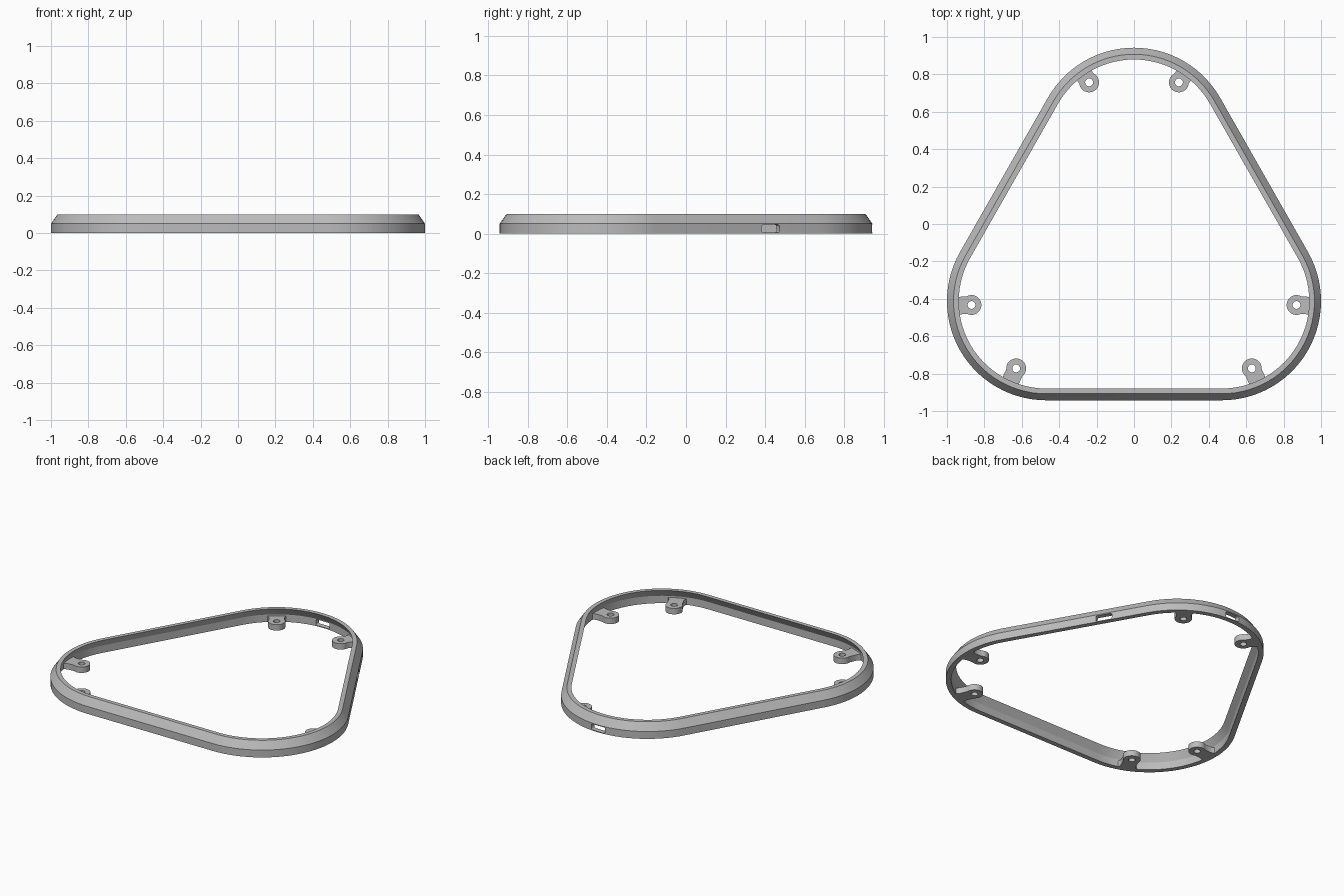
import bpy, bmesh
from math import sin, cos, pi, radians, atan2, sqrt
from mathutils import Matrix, Vector

cube = bpy.data.objects.get("Cube")
if cube:
    bpy.data.objects.remove(cube, do_unlink=True)

grey = bpy.data.materials.new("satin grey")
grey.use_nodes = True
grey.diffuse_color = (0.5, 0.5, 0.5, 1)
grey.node_tree.nodes["Principled BSDF"].inputs["Base Color"].default_value = (0.5, 0.5, 0.5, 1)

RADIUS = 0.53
CORNERS = [Vector((0.47, -0.4125)), Vector((0, 0.4125)), Vector((-0.47, -0.4125))]
WALL = 0.033
STEPS = 28


def add_object(name, bm):
    bmesh.ops.recalc_face_normals(bm, faces=bm.faces)
    mesh = bpy.data.meshes.new(name)
    bm.to_mesh(mesh)
    bm.free()
    mesh.materials.append(grey)
    obj = bpy.data.objects.new(name, mesh)
    bpy.context.collection.objects.link(obj)
    return obj


def smooth(obj):
    bpy.ops.object.select_all(action="DESELECT")
    obj.select_set(True)
    bpy.context.view_layer.objects.active = obj
    bpy.ops.object.shade_smooth_by_angle(angle=radians(25))


# Path round the three corners: centre and outward direction per point
side = CORNERS[1] - CORNERS[0]
tilt = atan2(-side.x, side.y)
spans = [(-pi / 2, tilt), (tilt, pi - tilt), (pi - tilt, 1.5 * pi)]
path = []
for centre, (a, b) in zip(CORNERS, spans):
    for i in range(STEPS + 1):
        t = a + (b - a) * i / STEPS
        path.append((centre, Vector((cos(t), sin(t)))))

# Frame: wall section (inset, height) swept along the path
section = [(0, 0), (0, 0.05), (0.035, 0.1), (0.063, 0.1), (WALL, 0.05), (WALL, 0)]
bm = bmesh.new()
rings = []
for centre, out in path:
    pts = [(centre + out * (RADIUS - d), z) for d, z in section]
    rings.append([bm.verts.new((p.x, p.y, z)) for p, z in pts])
for i, ring in enumerate(rings):
    after = rings[(i + 1) % len(rings)]
    for j in range(len(section)):
        k = (j + 1) % len(section)
        bm.faces.new((ring[j], after[j], after[k], ring[k]))
frame = add_object("frame", bm)


# Rounded slots through the lower wall, one at the back and one on each side
def slot_cutter(name, point, angle):
    bm = bmesh.new()
    half_l, half_h, r = 0.052, 0.02, 0.01
    outline = []
    for q, (sx, sz) in enumerate([(1, 1), (-1, 1), (-1, -1), (1, -1)]):
        for i in range(5):
            t = (q + i / 4) * pi / 2
            outline.append(bm.verts.new((-0.08, sx * (half_l - r) + r * cos(t),
                                         sz * (half_h - r) + r * sin(t))))
    face = bm.faces.new(outline)
    new = bmesh.ops.extrude_face_region(bm, geom=[face])["geom"]
    bmesh.ops.translate(bm, vec=(0.16, 0, 0),
                        verts=[g for g in new if isinstance(g, bmesh.types.BMVert)])
    bm.transform(Matrix.Translation((point.x, point.y, 0.025)) @ Matrix.Rotation(angle, 4, "Z"))
    cutter = add_object(name, bm)
    cutter.hide_render = True
    cutter.hide_set(True)
    mod = frame.modifiers.new(name, "BOOLEAN")
    mod.operation = "DIFFERENCE"
    mod.solver = "EXACT"
    mod.object = cutter
    return cutter


slot_y = 0.42
normal = Vector((cos(tilt), sin(tilt)))
start = CORNERS[0] + normal * (RADIUS - WALL / 2)
right_point = start + side * ((slot_y - start.y) / side.y)
cutters = [
    slot_cutter("side_slot_cutter_left", right_point, tilt),
    slot_cutter("side_slot_cutter_right", Vector((-right_point.x, right_point.y)), pi - tilt),
    slot_cutter("back_slot_cutter", CORNERS[1] + Vector((0, RADIUS - WALL / 2)), pi / 2),
]

# Bake the slots into the frame and drop the cutters
graph = bpy.context.evaluated_depsgraph_get()
baked = bpy.data.meshes.new_from_object(frame.evaluated_get(graph))
frame.modifiers.clear()
frame.data = baked
for cutter in cutters:
    bpy.data.objects.remove(cutter, do_unlink=True)
smooth(frame)


# Screw lug: round eye with a flared web reaching out to the wall
def lug(name, point, centre, height=0.04):
    out = point - centre
    reach = RADIUS - WALL + 0.008 - out.length
    eye, neck, flare = 0.053, 0.047, 0.066
    arc = [radians(62 + 236 * i / 28) for i in range(29)]
    outline = [(eye * cos(t), eye * sin(t)) for t in arc]
    foot = [(reach - 0.035, neck), (reach - 0.018, neck + 0.006), (reach, flare)]
    outline += [(u, -v) for u, v in foot] + foot[::-1]
    hole = [(0.021 * cos(i * pi / 12), 0.021 * sin(i * pi / 12)) for i in range(24)]
    curve = bpy.data.curves.new(name, "CURVE")
    curve.dimensions = "2D"
    curve.fill_mode = "BOTH"
    curve.extrude = height / 2
    for pts in (outline, hole):
        spline = curve.splines.new("POLY")
        spline.points.add(len(pts) - 1)
        for p, (u, v) in zip(spline.points, pts):
            p.co = (u, v, 0, 1)
        spline.use_cyclic_u = True
    temp = bpy.data.objects.new(name + "_outline", curve)
    bm = bmesh.new()
    flat = temp.to_mesh()
    bm.from_mesh(flat)
    temp.to_mesh_clear()
    bpy.data.objects.remove(temp)
    bmesh.ops.remove_doubles(bm, verts=bm.verts, dist=0.0001)
    bm.transform(Matrix.Translation((point.x, point.y, height / 2))
                 @ Matrix.Rotation(atan2(out.y, out.x), 4, "Z"))
    smooth(add_object(name, bm))


lugs = [("back_lug", (0.24, 0.757), 1), ("side_lug", (0.869, -0.433), 0),
        ("front_lug", (0.63, -0.772), 0)]
for name, (x, y), corner in lugs:
    for word, s in (("left", 1), ("right", -1)):
        c = CORNERS[corner]
        lug(f"{name}_{word}", Vector((s * x, y)), Vector((s * c.x, c.y)))
